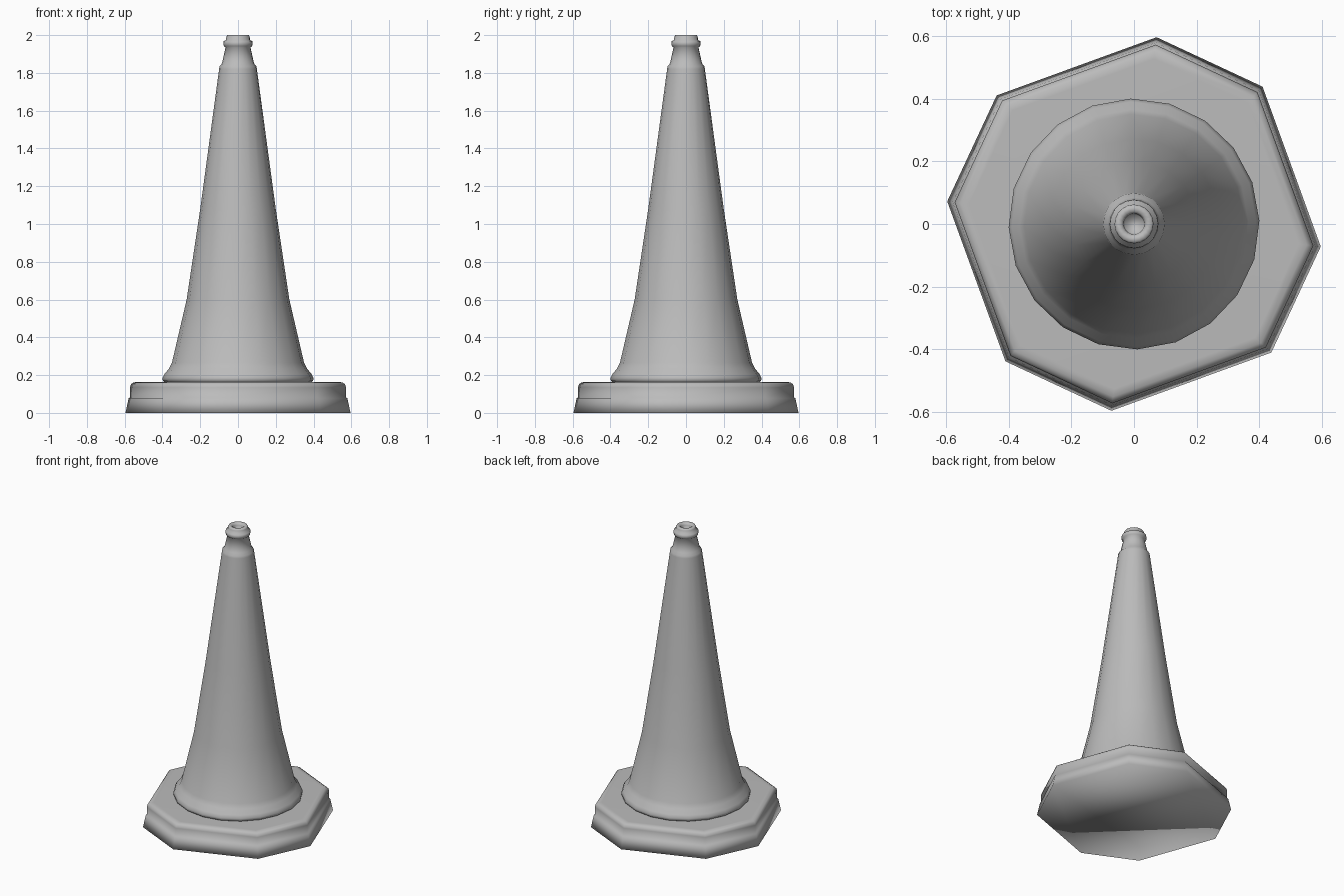
import bpy, bmesh
from math import radians, cos, sin

cube = bpy.data.objects.get("Cube")
if cube:
    bpy.data.objects.remove(cube)

grey = bpy.data.materials.new("plain_grey")
grey.use_nodes = True
grey.diffuse_color = (0.5, 0.5, 0.5, 1)
grey.node_tree.nodes["Principled BSDF"].inputs["Base Color"].default_value = (0.5, 0.5, 0.5, 1)


def lathe(name, profile, angles):
    """Stack rings of (radius, height) at the given angles, cap both ends, shade smooth."""
    bm = bmesh.new()
    rings = [[bm.verts.new((r * cos(a), r * sin(a), z)) for a in angles] for r, z in profile]
    n = len(angles)
    for low, high in zip(rings, rings[1:]):
        for i in range(n):
            j = (i + 1) % n
            bm.faces.new((low[i], low[j], high[j], high[i]))
    bm.faces.new(rings[0][::-1])
    bm.faces.new(rings[-1])
    bmesh.ops.recalc_face_normals(bm, faces=bm.faces)
    for face in bm.faces:
        face.smooth = True
    mesh = bpy.data.meshes.new(name)
    bm.to_mesh(mesh)
    bm.free()
    mesh.materials.append(grey)
    ob = bpy.data.objects.new(name, mesh)
    bpy.context.collection.objects.link(ob)
    return ob


# Eight-sided foot with alternating long and short edges, flat underneath
foot_angles = [radians(a + 90 * k) for k in range(4) for a in (-6.9, 46.9)]
lathe("base", [(0.6, 0), (0.583, 0.078), (0.576, 0.082), (0.576, 0.135),
               (0.571, 0.152), (0.555, 0.162), (0.53, 0.163)], foot_angles)

# Tapered body with flared skirt, neck, top bead and a shallow hole
body_angles = [radians(1.5 + 18 * k) for k in range(20)]
lathe("cone_body", [(0.385, 0.16), (0.398, 0.17), (0.4, 0.185), (0.39, 0.205), (0.365, 0.235),
                    (0.35, 0.265), (0.272, 0.6), (0.2, 1.08), (0.1, 1.82), (0.098, 1.835),
                    (0.085, 1.85), (0.066, 1.935), (0.075, 1.942), (0.078, 1.955),
                    (0.076, 1.968), (0.063, 1.975), (0.062, 1.992), (0.057, 2),
                    (0.04, 2), (0.033, 1.985), (0.03, 1.95)], body_angles)
